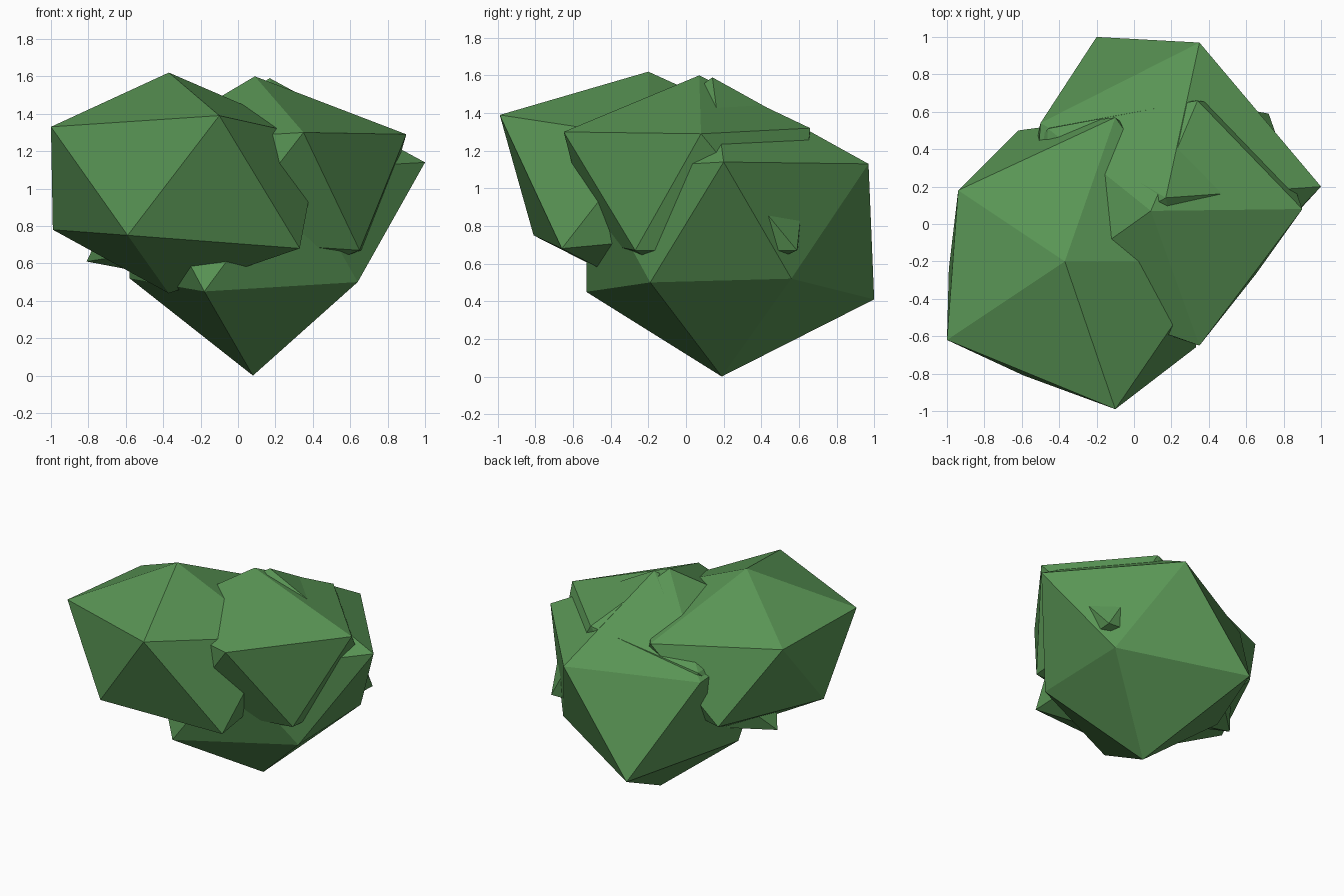
import bpy, bmesh
from mathutils import Vector

if "Cube" in bpy.data.objects:
    bpy.data.objects.remove(bpy.data.objects["Cube"])

leaf = bpy.data.materials.new("leaf_green")
leaf.diffuse_color = (0.10, 0.30, 0.09, 1)
leaf.use_nodes = True
leaf.node_tree.nodes["Principled BSDF"].inputs["Base Color"].default_value = leaf.diffuse_color


def clump(name, centre, size, corners):
    """Squashed 20-sided ball; the vertex nearest each given corner is pulled onto it."""
    bm = bmesh.new()
    bmesh.ops.create_icosphere(bm, subdivisions=1, radius=1)
    for v in bm.verts:
        v.co = Vector(centre) + Vector(a * b for a, b in zip(v.co, size))
    free = list(bm.verts)
    for c in map(Vector, corners):
        v = min(free, key=lambda q: (q.co - c).length)
        v.co = c
        free.remove(v)
    bmesh.ops.recalc_face_normals(bm, faces=bm.faces)
    me = bpy.data.meshes.new(name)
    bm.to_mesh(me)
    bm.free()
    me.materials.append(leaf)
    ob = bpy.data.objects.new(name, me)
    bpy.context.collection.objects.link(ob)
    return ob


# large clump that reaches the ground
bush = clump("bush_foliage", (0.08, 0.19, 0.80), (0.88, 0.88, 0.79), [
    (0.08, 0.19, 0.0), (0.17, 0.14, 1.59),
    (-0.18, -0.53, 0.45), (0.64, -0.19, 0.50), (0.64, 0.56, 0.52),
    (-0.20, 1.0, 0.41), (-0.58, 0.20, 0.52),
    (1.0, 0.20, 1.14), (0.35, 0.97, 1.13), (-0.50, 0.54, 1.07),
    (0.30, -0.52, 1.10)])

# front left clump
left = clump("left_clump", (-0.36, -0.20, 1.03), (0.88, 0.88, 0.59), [
    (-0.37, -0.20, 1.62), (-0.37, -0.20, 0.44),
    (-0.94, 0.18, 1.30), (-1.0, -0.62, 1.33), (-0.10, -0.99, 1.39),
    (-0.10, 0.57, 1.27), (0.44, -0.20, 1.27),
    (-0.59, -0.81, 0.75), (0.33, -0.66, 0.68), (-0.99, -0.24, 0.78),
    (-0.62, 0.50, 0.75)])

# right clump, mostly sunk into the large one
right = clump("right_clump", (0.09, 0.07, 1.02), (0.88, 0.88, 0.58), [
    (0.09, 0.07, 1.60), (0.90, 0.08, 1.29), (0.35, -0.65, 1.30),
    (0.34, 0.66, 1.32), (-0.46, 0.51, 1.12), (-0.50, -0.35, 1.25),
    (0.65, -0.27, 0.67), (0.72, 0.59, 0.67), (-0.20, 0.62, 0.70),
    (-0.81, 0.06, 0.61), (-0.10, -0.50, 0.72)])

# merge the clumps into one shell
bpy.context.view_layer.objects.active = bush
for other in (left, right):
    mod = bush.modifiers.new("merge", "BOOLEAN")
    mod.operation = "UNION"
    mod.solver = "EXACT"
    mod.object = other
    bpy.ops.object.modifier_apply(modifier=mod.name)
    bpy.data.objects.remove(other)
